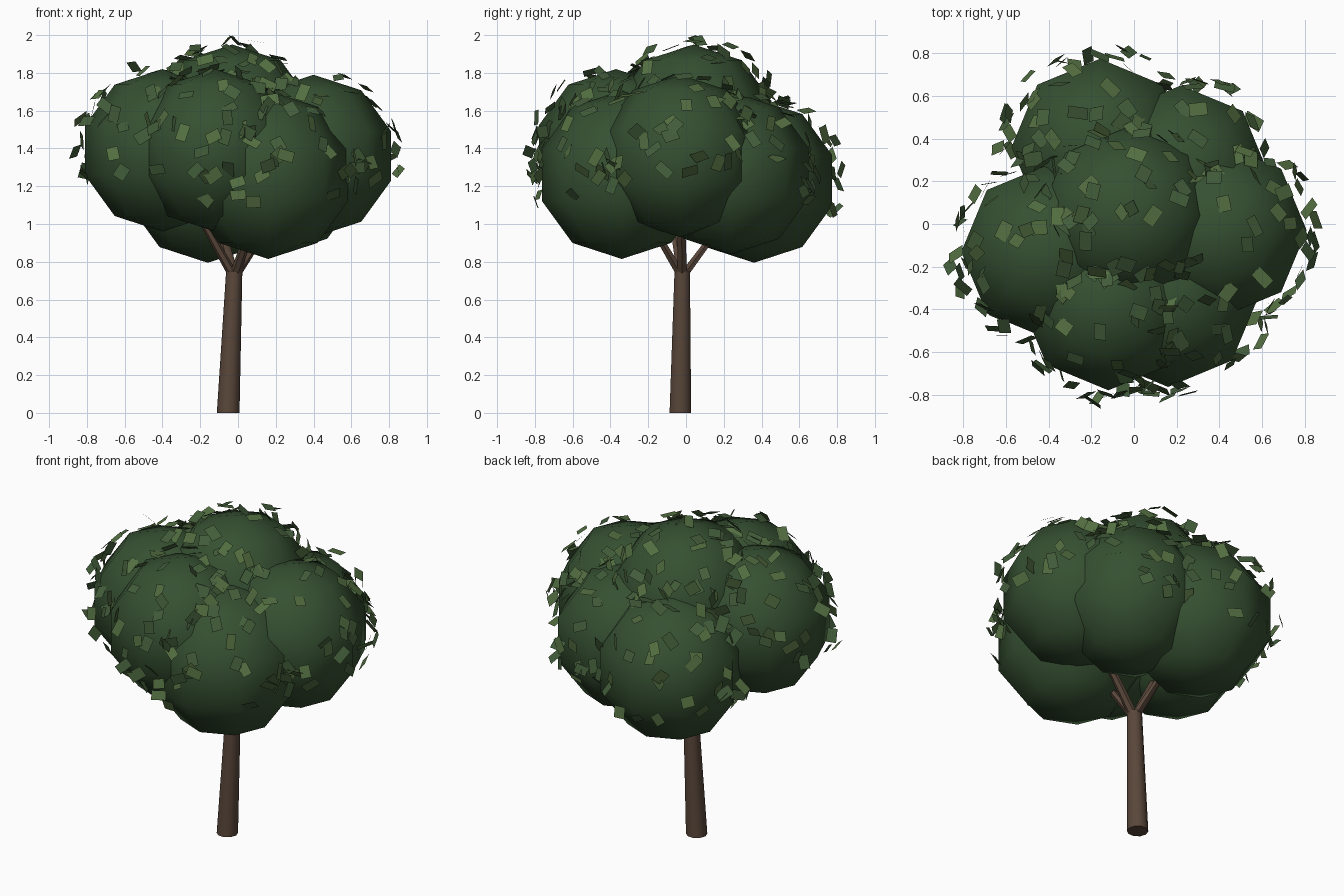
import bpy, bmesh, math, random
from mathutils import Vector

if "Cube" in bpy.data.objects:
    bpy.data.objects.remove(bpy.data.objects["Cube"])

rng = random.Random(7)


def material(name, color):
    m = bpy.data.materials.new(name)
    m.diffuse_color = (*color, 1)
    m.use_nodes = True
    m.node_tree.nodes["Principled BSDF"].inputs["Base Color"].default_value = m.diffuse_color
    return m


bark = material("bark", (0.10, 0.062, 0.042))
foliage = material("foliage", (0.036, 0.08, 0.031))
leaf_mats = [material("leaf_light", (0.085, 0.155, 0.052)),
             material("leaf_dark", (0.055, 0.11, 0.042))]


def make_object(name, bm, mats, smooth=None):
    me = bpy.data.meshes.new(name)
    bm.to_mesh(me)
    bm.free()
    ob = bpy.data.objects.new(name, me)
    bpy.context.collection.objects.link(ob)
    for m in mats:
        me.materials.append(m)
    if smooth:
        bpy.ops.object.select_all(action='DESELECT')
        ob.select_set(True)
        bpy.context.view_layer.objects.active = ob
        bpy.ops.object.shade_smooth_by_angle(angle=math.radians(smooth))
    return ob


def limb(name, a, b, r1, r2, sides):
    # capped tapered tube with horizontal end rings
    a, b = Vector(a), Vector(b)
    bm = bmesh.new()
    rings = []
    for c, r in ((a, r1), (b, r2)):
        rings.append([bm.verts.new(c + Vector((r * math.cos(t), r * math.sin(t), 0)))
                      for t in (2 * math.pi * i / sides for i in range(sides))])
    for i in range(sides):
        j = (i + 1) % sides
        bm.faces.new((rings[0][i], rings[0][j], rings[1][j], rings[1][i]))
    bm.faces.new(rings[0][::-1])
    bm.faces.new(rings[1])
    make_object(name, bm, [bark], 50)


# Trunk
fork = Vector((-0.02, -0.02, 0.72))
limb("trunk", (-0.052, -0.03, 0), (-0.02, -0.02, 0.75), 0.06, 0.043, 10)

# Foliage clumps: low-poly UV spheres, 8 segments by 5 rings (centre, radius)
clumps = {
    "left": ((-0.40, -0.13, 1.39), 0.43),
    "front": ((-0.12, -0.37, 1.39), 0.43),
    "front_low": ((0.16, -0.34, 1.26), 0.445),
    "right": ((0.40, -0.03, 1.36), 0.43),
    "back_right": ((0.22, 0.24, 1.27), 0.43),
    "back_low": ((-0.16, 0.36, 1.23), 0.435),
    "top": ((-0.03, 0.04, 1.515), 0.435),
}
for name, (c, r) in clumps.items():
    bm = bmesh.new()
    bmesh.ops.create_uvsphere(bm, u_segments=8, v_segments=5, radius=r)
    bmesh.ops.translate(bm, vec=c, verts=bm.verts)
    make_object("foliage_" + name, bm, [foliage], 60)

# Branches reaching into the clumps
for name in ("left", "front_low", "right", "back_low"):
    limb("branch_" + name, fork, fork.lerp(Vector(clumps[name][0]), 0.75), 0.03, 0.018, 6)

# Loose leaf cards just outside the clumps
bm = bmesh.new()
for name, (c, r) in clumps.items():
    for _ in range(85):
        z = rng.uniform(-0.35, 1)
        t = rng.uniform(0, 2 * math.pi)
        s = math.sqrt(1 - z * z)
        n = Vector((s * math.cos(t), s * math.sin(t), z))
        p = Vector(c) + n * r * rng.uniform(0.98, 1.1)
        if any((p - Vector(c2)).length < r2 * 0.93 for c2, r2 in clumps.values()):
            continue
        tilt = n + Vector([rng.uniform(-0.6, 0.6) for _ in range(3)])
        q = tilt.to_track_quat('Z', 'Y')
        spin = rng.uniform(0, 6.28)
        w, h = rng.uniform(0.036, 0.048), rng.uniform(0.026, 0.034)
        vs = []
        for x, y in ((-w, -h), (w, -h), (w, h), (-w, h)):
            v = p + q @ Vector((x * math.cos(spin) - y * math.sin(spin),
                                x * math.sin(spin) + y * math.cos(spin), 0))
            v.z = min(v.z, 2.0)
            vs.append(bm.verts.new(v))
        bm.faces.new(vs).material_index = rng.randint(0, 1)
make_object("leaves", bm, leaf_mats)
